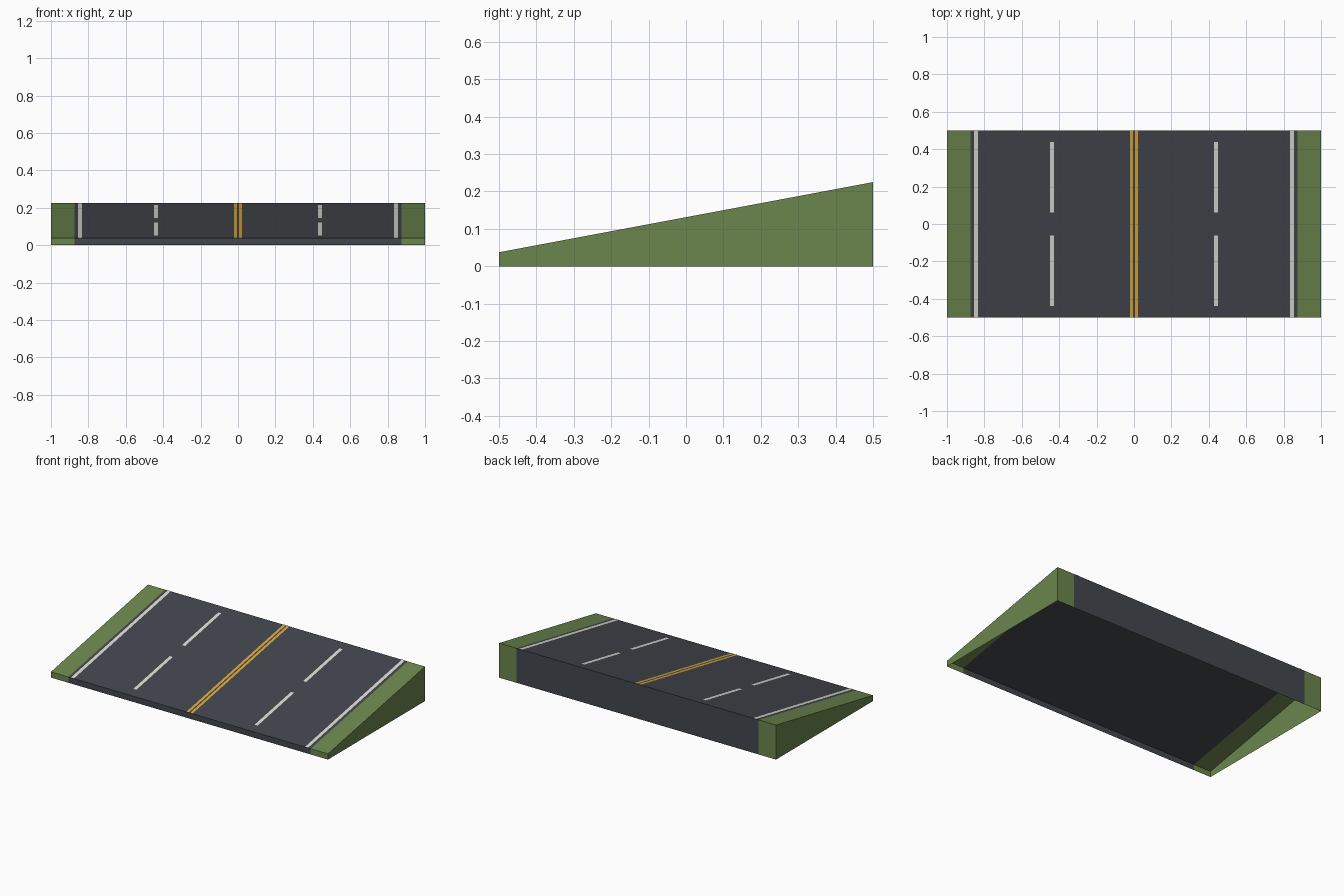
import bpy

cube = bpy.data.objects.get("Cube")
if cube:
    bpy.data.objects.remove(cube, do_unlink=True)

HALF_LENGTH, LOW, HIGH = 0.5, 0.0375, 0.225
ROAD_EDGE, OUTER_EDGE = 0.875, 1.0


def material(name, colour):
    mat = bpy.data.materials.new(name)
    mat.use_nodes = True
    mat.diffuse_color = (*colour, 1)
    bsdf = next(n for n in mat.node_tree.nodes if n.type == 'BSDF_PRINCIPLED')
    bsdf.inputs["Base Color"].default_value = (*colour, 1)
    bsdf.inputs["Roughness"].default_value = 0.9
    return mat


asphalt = material("asphalt", (0.055, 0.061, 0.073))
grass = material("grass green", (0.15, 0.238, 0.075))
white = material("line white", (0.71, 0.71, 0.65))
yellow = material("line yellow", (0.70, 0.39, 0.04))


def build(name, verts, faces, mat):
    mesh = bpy.data.meshes.new(name)
    mesh.from_pydata(verts, [], faces)
    mesh.materials.append(mat)
    obj = bpy.data.objects.new(name, mesh)
    bpy.context.collection.objects.link(obj)


def slope(y):
    return LOW + (HIGH - LOW) * (y + HALF_LENGTH) / (2 * HALF_LENGTH)


def ramp_shell(name, x0, x1, mat, cap=None):
    """Front lip, sloped deck and back wall, open underneath."""
    profile = [(-HALF_LENGTH, 0), (-HALF_LENGTH, LOW), (HALF_LENGTH, HIGH), (HALF_LENGTH, 0)]
    verts = [(x, y, z) for x in (x0, x1) for y, z in profile]
    faces = [(i, i + 4, i + 5, i + 1) for i in range(3)]
    if cap == "left":
        faces.append((7, 6, 5, 4))
    elif cap == "right":
        faces.append((0, 1, 2, 3))
    build(name, verts, faces, mat)


def stripe(name, x, width, y0, y1, mat):
    """Painted line lying just above the deck."""
    a, b, lift = x - width / 2, x + width / 2, 0.0015
    verts = [(px, py, slope(py) + lift) for px, py in ((a, y0), (b, y0), (b, y1), (a, y1))]
    build(name, verts, [(0, 1, 2, 3)], mat)


# Road and grass verges
ramp_shell("road", -ROAD_EDGE, ROAD_EDGE, asphalt)
ramp_shell("left_verge", ROAD_EDGE, OUTER_EDGE, grass, "left")
ramp_shell("right_verge", -OUTER_EDGE, -ROAD_EDGE, grass, "right")

# Painted lines, mirrored about the centre
for side, s in (("left", 1), ("right", -1)):
    stripe(side + "_edge_line", s * 0.845, 0.022, -HALF_LENGTH, HALF_LENGTH, white)
    stripe(side + "_centre_line", s * 0.0135, 0.017, -HALF_LENGTH, HALF_LENGTH, yellow)
    for end, y in (("front", -0.25), ("back", 0.25)):
        stripe(f"{side}_{end}_lane_dash", s * 0.4375, 0.022, y - 0.1875, y + 0.1875, white)
